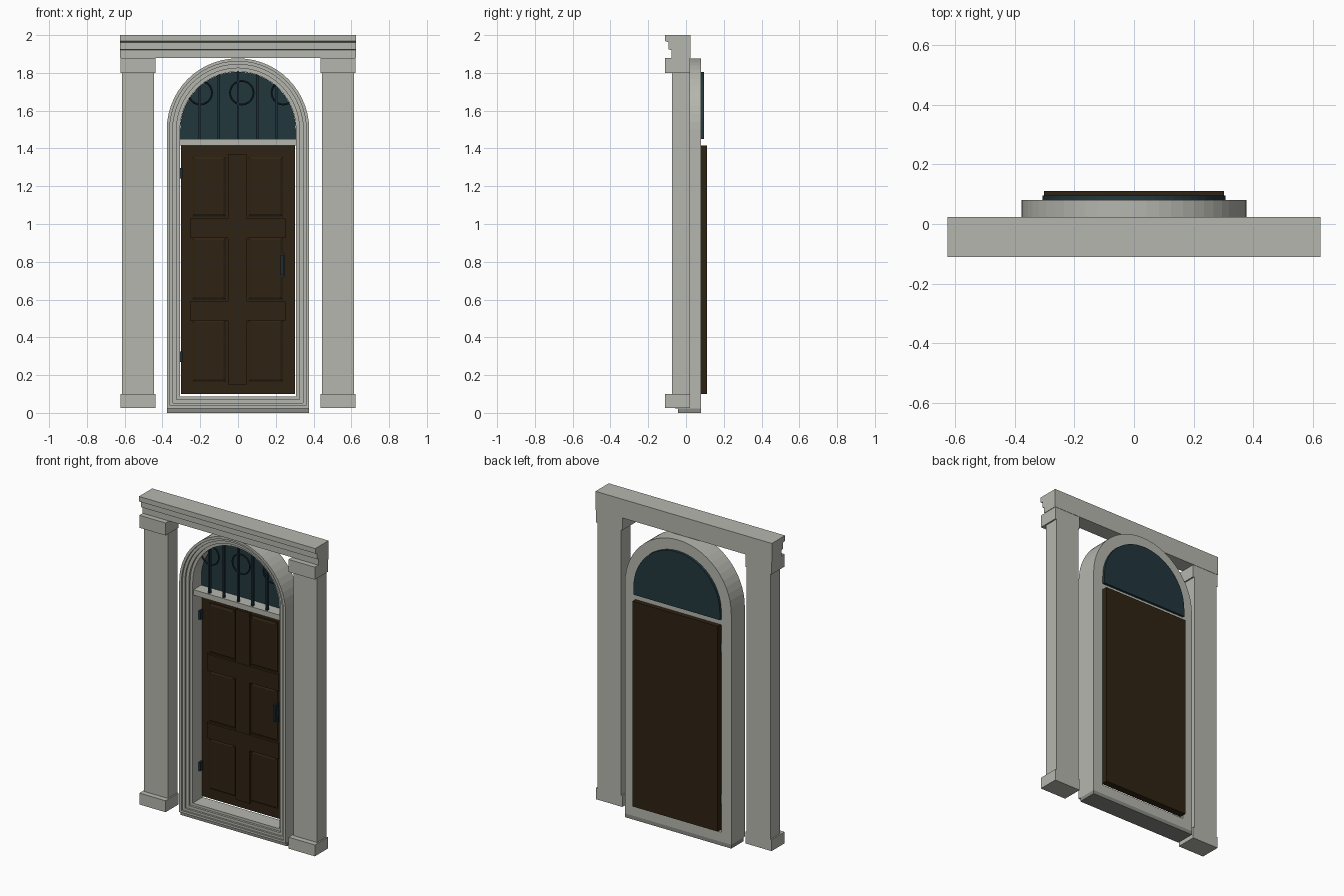
import bpy, bmesh, math

if "Cube" in bpy.data.objects:
    bpy.data.objects.remove(bpy.data.objects["Cube"])


def material(name, rgb):
    m = bpy.data.materials.new(name)
    m.diffuse_color = (*rgb, 1)
    m.use_nodes = True
    m.node_tree.nodes["Principled BSDF"].inputs["Base Color"].default_value = m.diffuse_color
    return m


STONE = material("pale stone", (0.46, 0.47, 0.42))
SILL = material("dark stone", (0.25, 0.26, 0.235))
WOOD = material("dark wood", (0.028, 0.0165, 0.006))
GLASS = material("dark teal glass", (0.016, 0.038, 0.048))
IRON = material("blue black iron", (0.011, 0.026, 0.037))


def loft(name, rings, mat, loop=False):
    """Skin a list of closed point rings; cap the ends unless looped."""
    bm = bmesh.new()
    vr = [[bm.verts.new(p) for p in r] for r in rings]
    n = len(vr[0])
    pairs = list(zip(vr, vr[1:])) + ([(vr[-1], vr[0])] if loop else [])
    for a, b in pairs:
        for i in range(n):
            j = (i + 1) % n
            bm.faces.new((a[i], a[j], b[j], b[i]))
    if not loop:
        bm.faces.new(vr[0][::-1])
        bm.faces.new(vr[-1])
    bmesh.ops.recalc_face_normals(bm, faces=bm.faces)
    me = bpy.data.meshes.new(name)
    bm.to_mesh(me)
    bm.free()
    me.materials.append(mat)
    ob = bpy.data.objects.new(name, me)
    bpy.context.collection.objects.link(ob)
    return ob


def rect(x0, x1, z0, z1, y):
    return [(x0, y, z0), (x1, y, z0), (x1, y, z1), (x0, y, z1)]


def box(name, x0, x1, y0, y1, z0, z1, mat):
    return loft(name, [rect(x0, x1, z0, z1, y0), rect(x0, x1, z0, z1, y1)], mat)


def panel(name, x0, x1, z0, z1, y_back, y_front, inset, mat):
    """Raised door panel with a sloped border."""
    i = inset
    return loft(name, [rect(x0, x1, z0, z1, y_back),
                       rect(x0, x1, z0, z1, (y_back + y_front) / 2),
                       rect(x0 + i, x1 - i, z0 + i, z1 - i, y_front)], mat)


SPRING = 1.50   # height where the arch starts
SEG = 28


def arch(r, y, z0):
    """Round-headed outline of half width r, standing on z0."""
    pts = [(-r, y, z0), (r, y, z0)]
    for k in range(SEG + 1):
        a = math.pi * k / SEG
        pts.append((r * math.cos(a), y, SPRING + r * math.sin(a)))
    return pts


# Entablature: stepped profile run along x
profile = [(0.024, 1.88), (0.024, 2.0), (-0.11, 2.0), (-0.11, 1.968),
           (-0.092, 1.962), (-0.092, 1.925), (-0.076, 1.92), (-0.076, 1.88)]
loft("entablature", [[(x, y, z) for y, z in profile] for x in (-0.625, 0.625)], STONE)

# Pilasters with base and capital
for side, s in (("left", -1), ("right", 1)):
    for part, a, b, yf, z0, z1 in (("shaft", 0.445, 0.613, -0.075, 0.10, 1.80),
                                   ("base", 0.436, 0.622, -0.11, 0.027, 0.10),
                                   ("capital", 0.436, 0.622, -0.11, 1.80, 1.88)):
        x0, x1 = sorted((s * a, s * b))
        box(f"{side}_pilaster_{part}", x0, x1, yf, 0.022, z0, z1, STONE)

# Arched frame: stepped moulding swept round the whole opening
steps = [(0.377, 0.08), (0.377, -0.057), (0.361, -0.057), (0.361, -0.046),
         (0.345, -0.046), (0.345, -0.034), (0.325, -0.034), (0.325, -0.02),
         (0.307, -0.02), (0.307, 0.08)]
loft("arched_frame", [arch(r, y, 0.024 + (0.377 - r) * 0.88) for r, y in steps],
     STONE, loop=True)
box("threshold", -0.377, 0.377, -0.042, 0.08, 0.0, 0.024, SILL)
box("transom_bar", -0.31, 0.31, -0.012, 0.08, 1.415, 1.45, STONE)

# Fanlight: glass, upright bars and rings
loft("fanlight_glass", [arch(0.306, 0.065, 1.45), arch(0.306, 0.095, 1.45)], GLASS)
for i in range(5):
    x = (i - 2) * 0.102
    top = SPRING + math.sqrt(0.315 ** 2 - x * x)
    box(f"fanlight_bar_{i + 1}", x - 0.006, x + 0.006, -0.004, 0.012, 1.45, top, IRON)
for i in range(3):
    bpy.ops.mesh.primitive_torus_add(
        major_radius=0.062, minor_radius=0.005, major_segments=32, minor_segments=8,
        location=(-0.20 + 0.22 * i, 0.004, 1.695), rotation=(math.pi / 2, 0, 0))
    ring = bpy.context.object
    ring.name = f"fanlight_ring_{i + 1}"
    ring.data.materials.append(IRON)
    bpy.ops.object.shade_smooth_by_angle()

# Door leaf with raised rails and six panels
box("door_leaf", -0.302, 0.302, 0.065, 0.11, 0.10, 1.415, WOOD)
box("door_centre_stile", -0.052, 0.048, 0.05, 0.066, 0.15, 1.37, WOOD)
for i, (z0, z1) in enumerate(((0.49, 0.59), (0.925, 1.03))):
    box(f"door_rail_{i + 1}", -0.255, 0.252, 0.048, 0.066, z0, z1, WOOD)
for row, (z0, z1) in enumerate(((0.165, 0.49), (0.60, 0.925), (1.04, 1.355))):
    for col, (x0, x1) in enumerate(((-0.242, -0.064), (0.055, 0.237))):
        panel(f"door_panel_{row + 1}_{col + 1}", x0, x1, z0, z1,
              0.066, 0.052, 0.012, WOOD)

# Hinges and handle
for name, z0 in (("lower_hinge", 0.27), ("upper_hinge", 1.24)):
    box(name, -0.309, -0.295, 0.04, 0.08, z0, z0 + 0.056, IRON)
box("handle_plate", 0.22, 0.245, 0.055, 0.066, 0.72, 0.845, IRON)
box("handle_grip", 0.226, 0.24, 0.032, 0.046, 0.73, 0.835, IRON)
for i, z0 in enumerate((0.73, 0.82)):
    box(f"handle_post_{i + 1}", 0.226, 0.24, 0.045, 0.056, z0, z0 + 0.015, IRON)
